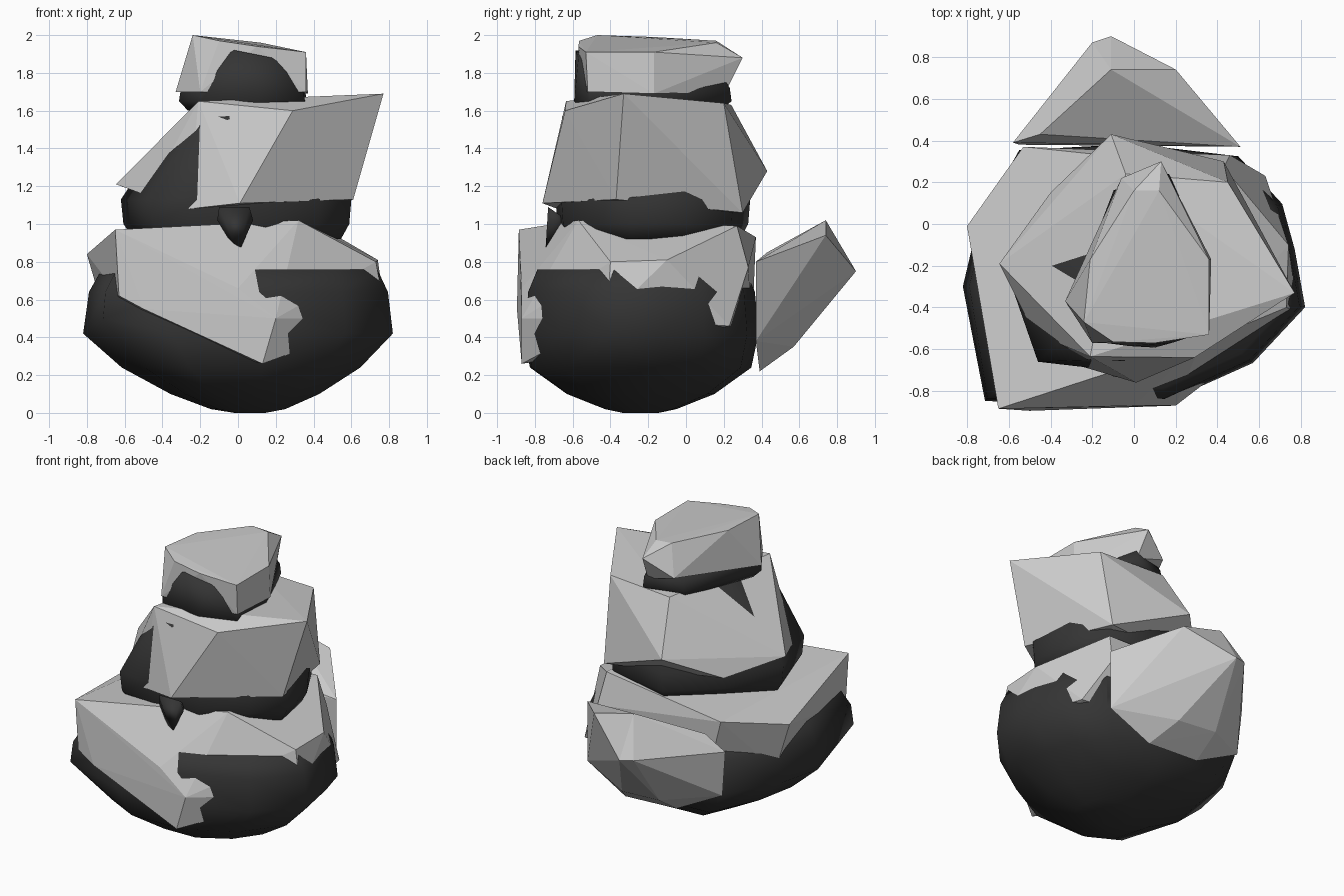
import bpy, bmesh

dark = bpy.data.materials.new("dark_core")
dark.diffuse_color = (0.035, 0.035, 0.035, 1)


def hull(name, pts, mat=None):
    """Convex boulder around a few corner points."""
    bm = bmesh.new()
    for p in pts:
        bm.verts.new(p)
    bmesh.ops.convex_hull(bm, input=bm.verts[:])
    loose = [v for v in bm.verts if not v.link_faces]
    bmesh.ops.delete(bm, geom=loose, context='VERTS')
    bmesh.ops.recalc_face_normals(bm, faces=bm.faces[:])
    me = bpy.data.meshes.new(name)
    bm.to_mesh(me)
    bm.free()
    if mat:
        me.materials.append(mat)
        for f in me.polygons:
            f.use_smooth = True
    ob = bpy.data.objects.new(name, me)
    bpy.context.collection.objects.link(ob)
    return ob


def rings(outline, centre, levels):
    """Stack scaled copies of a plan outline; levels are (z, sx, sy)."""
    cx, cy = centre
    return [(cx + (x - cx) * sx, cy + (y - cy) * sy, z)
            for z, sx, sy in levels for x, y in outline]


# Dark rounded cores
low_plan = [(.82, -.4), (.77, -.12), (.71, .1), (.5, .33), (.0, .39),
            (-.55, .36), (-.75, 0), (-.82, -.3), (-.66, -.74),
            (-.35, -.87), (.15, -.86), (.57, -.67)]
high_plan = [p if i != 8 else (-.73, -.86) for i, p in enumerate(low_plan)]
hull("base_core", rings(low_plan, (.07, -.24), [
    (0, .1, .15), (.02, .24, .3), (.1, .48, .62), (.24, .77, .93), (.42, 1, .99)])
    + rings(high_plan, (.07, -.24), [
        (.5, .98, .98), (.64, .965, .96), (.76, .89, .88)]), dark)

middle_plan = [(.6, -.3), (.55, 0), (.41, .25), (-.05, .34), (-.34, .08),
               (-.62, -.2), (-.46, -.66), (-.2, -.69), (.15, -.66), (.43, -.49)]
hull("middle_core", rings(middle_plan, (.05, -.2), [
    (.92, .9, .9), (1.0, .98, .98), (1.13, 1, 1)])
    + rings(middle_plan, (.18, -.2), [(1.3, .86, .86), (1.6, .5, .6)])
    + [(-.17, -.65, 1.57), (-.36, -.57, 1.38), (-.05, -.655, 1.57)], dark)

top_plan = [(.37, -.2), (.36, -.52), (.1, -.6), (-.2, -.57), (-.32, -.4),
            (-.1, .17), (.17, .25)]
hull("top_core", rings(top_plan, (.05, -.2), [
    (1.6, .85, .85), (1.65, .98, .98), (1.72, .95, .96), (1.8, .8, .85)])
    + [(-.02, -.585, 1.92), (.18, -.57, 1.88)], dark)

# Dark spike hanging at the front
hull("front_spike", [(-.11, -.72, 1.02), (.08, -.72, 1.02), (0, -.6, 1.0),
                     (-.1, -.73, 1.09), (.06, -.73, 1.09), (0, -.745, .84)], dark)

# Faceted grey boulders
hull("base_boulder", [
    (-.65, -.885, .97), (.32, -.57, 1.02), (.74, -.1, .81), (.73, -.4, .8),
    (.785, -.42, .5), (.43, .27, .99), (.46, .33, .77), (-.53, .37, .93),
    (-.8, -.01, .84), (0, -.87, .66), (.2, -.87, .5), (.13, -.87, .26),
    (-.5, -.895, .55), (-.63, -.88, .62), (-.7, 0, .5), (.63, .23, .46),
    (-.4, .35, .45)])

hull("middle_boulder", [
    (-.21, -.635, 1.65), (.29, -.64, 1.6), (.77, -.33, 1.69), (.01, -.76, 1.11),
    (-.26, -.68, 1.08), (-.645, -.19, 1.21), (.61, -.37, 1.13), (.43, .3, 1.06),
    (-.11, .43, 1.28), (.45, .2, 1.64), (-.04, .24, 1.63), (-.4, .15, 1.12),
    (-.48, -.52, 1.15)])

hull("top_boulder", [
    (-.21, -.17, 1.99), (-.24, -.47, 2.0), (-.1, -.565, 1.97), (.1, -.57, 1.94),
    (.36, -.53, 1.91), (.36, -.17, 1.91), (.12, .16, 1.96), (0, .16, 1.97),
    (.13, .3, 1.88), (-.06, .22, 1.76), (-.33, -.37, 1.7), (-.2, -.57, 1.7),
    (.36, -.52, 1.7), (.37, -.17, 1.69), (.15, .21, 1.7)])

# Boulder leaning on the back
hull("back_boulder", [
    (-.11, .74, 1.02), (.2, .74, .94), (-.11, .9, .75), (-.2, .87, .76),
    (.51, .37, .8), (.51, .37, .38), (-.45, .43, .85), (-.58, .39, .74),
    (-.55, .38, .42), (.2, .39, .22), (-.2, .39, .24), (.1, .57, .35),
    (-.2, .58, .37)])
